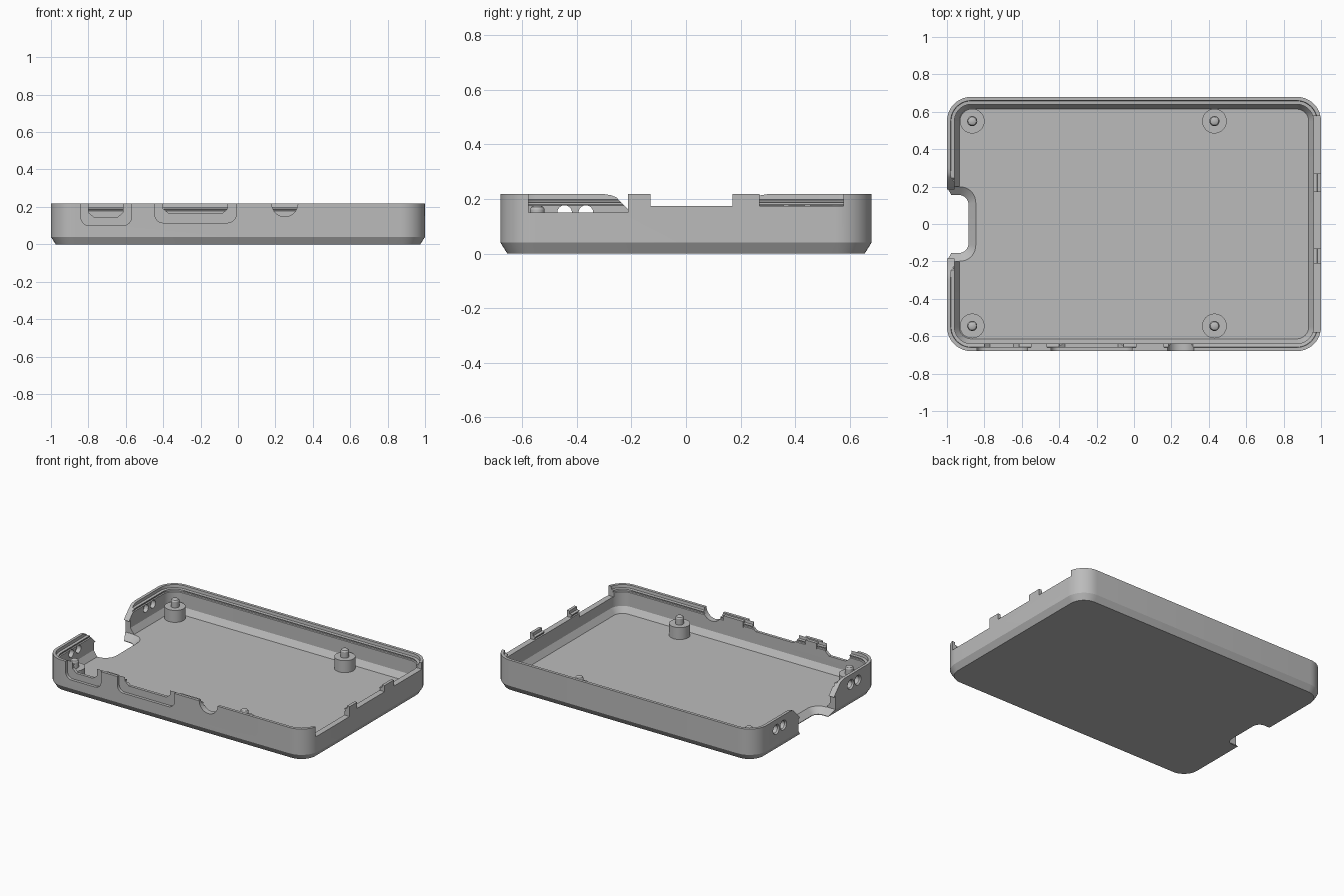
import bpy
import bmesh
from math import cos, sin, pi

cube = bpy.data.objects.get("Cube")
if cube:
    bpy.data.objects.remove(cube, do_unlink=True)

grey = bpy.data.materials.new("plain_grey")
grey.use_nodes = True
grey.diffuse_color = (0.5, 0.5, 0.5, 1)
grey.node_tree.nodes["Principled BSDF"].inputs["Base Color"].default_value = grey.diffuse_color

HALF_X, HALF_Y, TOP, FLOOR, RADIUS = 1.0, 0.68, 0.218, 0.04, 0.13


def loft(name, rings):
    """Closed solid through rings of equal point count."""
    bm = bmesh.new()
    loops = [[bm.verts.new(p) for p in ring] for ring in rings]
    n = len(loops[0])
    for a, b in zip(loops, loops[1:]):
        for i in range(n):
            j = (i + 1) % n
            bm.faces.new((a[i], a[j], b[j], b[i]))
    bm.faces.new(loops[0][::-1])
    bm.faces.new(loops[-1])
    bmesh.ops.recalc_face_normals(bm, faces=bm.faces)
    mesh = bpy.data.meshes.new(name)
    bm.to_mesh(mesh)
    bm.free()
    mesh.materials.append(grey)
    obj = bpy.data.objects.new(name, mesh)
    bpy.context.collection.objects.link(obj)
    return obj


def rounded(x0, x1, y0, y1, r, steps=10):
    """Rounded rectangle, counter-clockwise."""
    corners = ((x1 - r, y1 - r), (x0 + r, y1 - r), (x0 + r, y0 + r), (x1 - r, y0 + r))
    return [(cx + r * cos((q + s / steps) * pi / 2), cy + r * sin((q + s / steps) * pi / 2))
            for q, (cx, cy) in enumerate(corners) for s in range(steps + 1)]


def along_y(name, outline, y0, y1):
    return loft(name, [[(x, y, z) for x, z in outline] for y in (y0, y1)])


def along_x(name, outline, x0, x1):
    return loft(name, [[(x, y, z) for y, z in outline] for x in (x0, x1)])


def lathe(name, x, y, profile, sides=32):
    return loft(name, [[(x + r * cos(2 * pi * i / sides), y + r * sin(2 * pi * i / sides), z)
                        for i in range(sides)] for r, z in profile])


def smooth(obj):
    bpy.ops.object.select_all(action="DESELECT")
    obj.select_set(True)
    bpy.context.view_layer.objects.active = obj
    bpy.ops.object.shade_smooth_by_angle(angle=0.5)


# Tray shell: outside chamfer, wall, stepped rim, snap groove, inner floor chamfer
section = [(0.025, 0), (0, FLOOR), (0, TOP), (0.02, TOP), (0.022, 0.198), (0.04, 0.196),
           (0.04, 0.19), (0.033, 0.187), (0.033, 0.18), (0.04, 0.177), (0.04, 0.08), (0.066, FLOOR)]
tray = loft("tray", [[(x, y, z) for x, y in rounded(-HALF_X + d, HALF_X - d, -HALF_Y + d,
                                                    HALF_Y - d, RADIUS - d)] for d, z in section])

cutters = []

# Front port recesses and their openings
UP = 0.4
for left, right, low, open_left, open_right, shoulder, base in (
        (-0.84, -0.57, 0.1, -0.8, -0.615, 0.17, 0.145),
        (-0.445, -0.01, 0.115, -0.4, -0.055, 0.19, 0.165)):
    cutters.append(along_y("port_recess", rounded(left, right, low, UP, 0.045), -0.75, -0.66))
    slope = 0.03
    outline = [(open_left, UP), (open_left, shoulder), (open_left + slope, base),
               (open_right - slope, base), (open_right, shoulder), (open_right, UP)]
    cutters.append(along_y("port_opening", outline, -0.75, -0.6))

# Round jack opening
jack = [(0.25 + 0.07 * cos(a * pi / 16), TOP + 0.07 * sin(a * pi / 16)) for a in range(32)]
cutters.append(along_y("jack_opening", jack, -0.75, -0.6))

# Lowered stretches of the right wall, leaving two tabs
for y0, y1, z in ((-0.578, -0.212, 0.15), (-0.13, 0.17, 0.175), (0.27, 0.577, 0.175)):
    cutters.append(along_x("wall_cut", [(y0, z), (y1, z), (y1, UP), (y0, UP)], 0.9, 1.1))

# Card notch: sloped gap in the left wall and bevelled gap in the floor
side = [(0.155, -0.05), (0.155, 0.07), (0.17, 0.115), (0.212, 0.162),
        (0.255, 0.206), (0.275, 0.214), (0.3, TOP), (0.3, UP)]
cutters.append(along_x("card_gap", side + [(-y, z) for y, z in side[::-1]], -1.1, -0.933))
cutters.append(loft("card_floor_gap", [[(x, y, z) for x, y in rounded(-1.3, edge, -half, half, r)]
                                       for edge, half, r, z in ((-0.885, 0.155, 0.05, -0.02),
                                                                (-0.885, 0.155, 0.05, 0.004),
                                                                (-0.845, 0.2, 0.085, FLOOR + 0.001),
                                                                (-0.845, 0.2, 0.085, 0.13))]))

# Pairs of round holes in the left wall, flared outwards
for sign in (-1, 1):
    for y in (0.445, 0.367):
        cutters.append(loft("wall_hole", [
            [(x, sign * y + r * cos(a * pi / 12), 0.15 + r * sin(a * pi / 12)) for a in range(24)]
            for x, r in ((-1.02, 0.037), (-1.0, 0.034), (-0.99, 0.027), (-0.9, 0.027))]))

for cutter in cutters:
    cutter.hide_render = True
    cut = tray.modifiers.new("cut", "BOOLEAN")
    cut.operation = "DIFFERENCE"
    cut.solver = "EXACT"
    cut.object = cutter
    bpy.context.view_layer.objects.active = tray
    bpy.ops.object.modifier_apply(modifier=cut.name)
    bpy.data.objects.remove(cutter, do_unlink=True)
smooth(tray)

# Four standoffs with locating pins
for x, end in ((-0.865, "left"), (0.43, "right")):
    for y, row in ((-0.545, "front"), (0.55, "back")):
        smooth(lathe(f"standoff_{row}_{end}", x, y, [
            (0.066, FLOOR - 0.01), (0.066, 0.122), (0.027, 0.122), (0.027, 0.162),
            (0.022, 0.171), (0.012, 0.176)]))

# Small clips behind the front rim
for x0, x1 in ((-0.55, -0.465), (0.01, 0.16)):
    along_y("front_clip", [(x0, 0.17), (x1, 0.17), (x1, 0.21), (x0, 0.21)], -0.662, -0.638)
